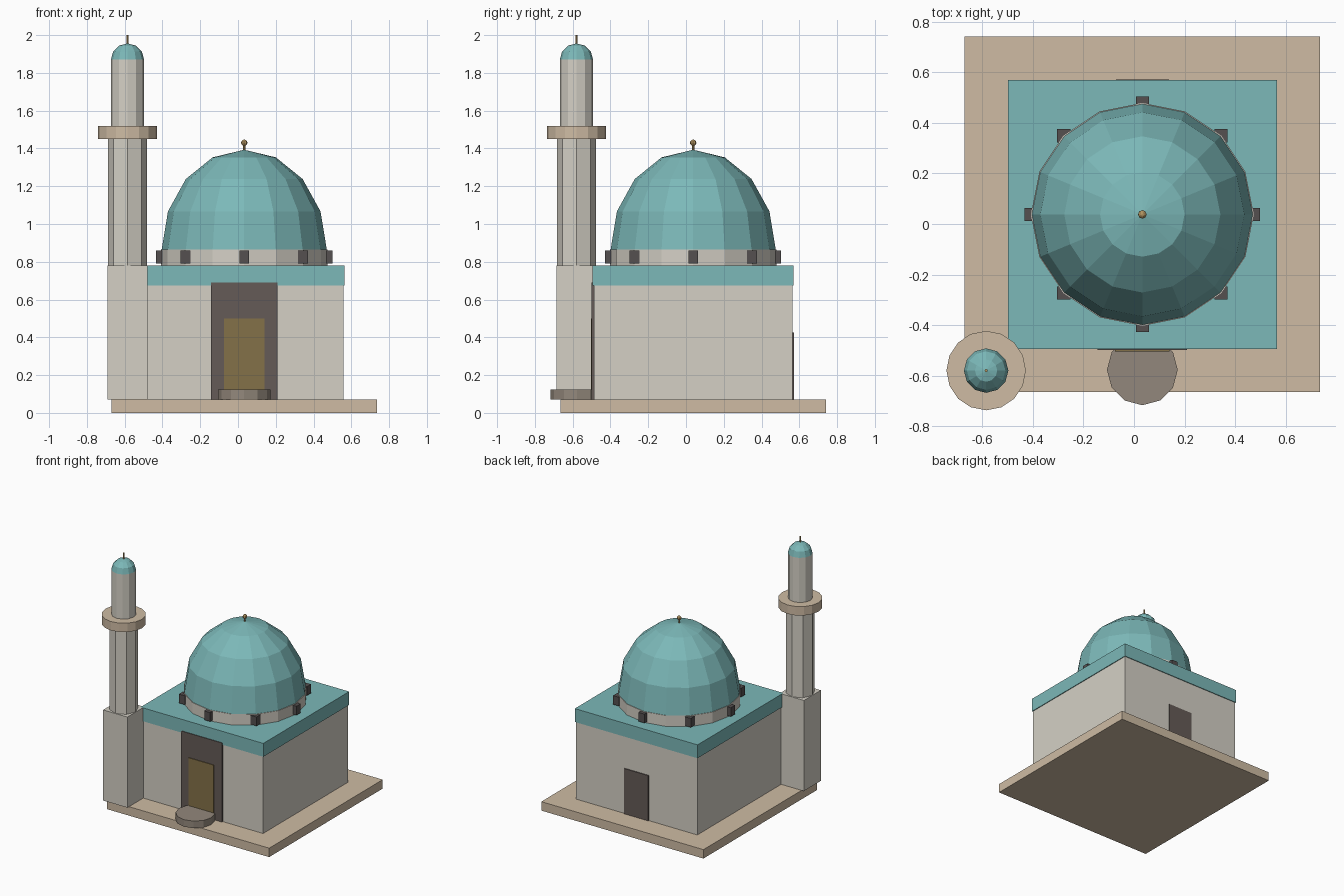
import bpy, bmesh, math

if "Cube" in bpy.data.objects:
    bpy.data.objects.remove(bpy.data.objects["Cube"])

CX, CY = 0.033, 0.038      # centre of hall and dome
MX, MY = -0.585, -0.58     # centre of minaret


def material(name, rgb):
    m = bpy.data.materials.new(name)
    m.diffuse_color = (*rgb, 1)
    m.use_nodes = True
    m.node_tree.nodes["Principled BSDF"].inputs["Base Color"].default_value = m.diffuse_color
    return m


STONE = material("pale stone", (0.66, 0.63, 0.56))
TILE = material("turquoise tile", (0.20, 0.48, 0.48))
SAND = material("sandstone", (0.62, 0.50, 0.37))
DARK = material("dark recess", (0.13, 0.105, 0.095))
WINDOW = material("dark window", (0.09, 0.08, 0.08))
WOOD = material("wood", (0.23, 0.165, 0.065))
STEP = material("step stone", (0.29, 0.245, 0.20))
BRASS = material("brass", (0.45, 0.30, 0.12))


def finish(bm, name, mat):
    bmesh.ops.recalc_face_normals(bm, faces=bm.faces)
    me = bpy.data.meshes.new(name)
    bm.to_mesh(me)
    bm.free()
    me.materials.append(mat)
    ob = bpy.data.objects.new(name, me)
    bpy.context.collection.objects.link(ob)
    return ob


def box(name, x0, x1, y0, y1, z0, z1, mat):
    bm = bmesh.new()
    bmesh.ops.create_cube(bm, size=1)
    for v in bm.verts:
        v.co = ((x0 + x1) / 2 + v.co.x * (x1 - x0),
                (y0 + y1) / 2 + v.co.y * (y1 - y0),
                (z0 + z1) / 2 + v.co.z * (z1 - z0))
    return finish(bm, name, mat)


def block(name, x, y, half, z0, z1, mat):
    return box(name, x - half, x + half, y - half, y + half, z0, z1, mat)


def lathe(name, x, y, profile, sides, mat):
    """Flat-faced turned shape from (radius, z) rings; radius 0 is a tip."""
    bm = bmesh.new()
    rings = []
    for r, z in profile:
        n = sides if r > 0 else 1
        rings.append([bm.verts.new((x + r * math.sin(2 * math.pi * i / sides),
                                    y + r * math.cos(2 * math.pi * i / sides), z))
                      for i in range(n)])
    for a, b in zip(rings, rings[1:]):
        for i in range(sides):
            j = (i + 1) % sides
            quad = [a[i % len(a)], a[j % len(a)], b[j % len(b)], b[i % len(b)]]
            bm.faces.new(list(dict.fromkeys(quad)))
    for ring in (rings[0], rings[-1]):
        if len(ring) > 1:
            bm.faces.new(ring)
    return finish(bm, name, mat)


def column(name, x, y, r, z0, z1, sides, mat):
    return lathe(name, x, y, [(r, z0), (r, z1)], sides, mat)


def dome(name, x, y, r, z0, height, steps, sides, mat):
    arc = [i * math.pi / 2 / steps for i in range(steps)]
    pts = [(r * math.cos(a), z0 + height * math.sin(a)) for a in arc]
    return lathe(name, x, y, pts + [(0, z0 + height)], sides, mat)


# Hall
block("plinth", CX, CY, 0.703, 0, 0.07, SAND)
block("hall_walls", CX, CY, 0.526, 0.07, 0.675, STONE)
block("roof_band", CX, CY, 0.532, 0.675, 0.78, TILE)

# Entrance, back door and round step
box("portal", CX - 0.177, CX + 0.177, -0.499, -0.45, 0.07, 0.69, DARK)
box("front_door", CX - 0.108, CX + 0.108, -0.504, -0.45, 0.07, 0.50, WOOD)
box("back_door", CX - 0.105, CX + 0.105, 0.52, 0.571, 0.07, 0.425, DARK)
column("entrance_step", CX, -0.577, 0.14, 0.07, 0.125, 12, STEP)

# Drum with eight small windows
column("drum", CX, CY, 0.441, 0.78, 0.865, 16, STONE)
for k in range(8):
    a = k * math.pi / 4
    block(f"drum_window_{k + 1}", CX + 0.44 * math.cos(a), CY + 0.44 * math.sin(a),
          0.026, 0.79, 0.86, WINDOW)

# Main dome and finial
dome("main_dome", CX, CY, 0.437, 0.865, 0.528, 4, 16, TILE)
column("finial_stem", CX, CY, 0.006, 1.38, 1.43, 8, BRASS)
ball = [(0.017 * math.sin(t), 1.43 - 0.017 * math.cos(t))
        for t in (i * math.pi / 6 for i in range(1, 6))]
lathe("finial_ball", CX, CY, [(0, 1.413)] + ball + [(0, 1.447)], 8, BRASS)

# Minaret
block("minaret_base", MX, MY, 0.105, 0.07, 0.78, STONE)
column("minaret_shaft", MX, MY, 0.104, 0.78, 1.45, 8, STONE)
column("minaret_balcony", MX, MY, 0.157, 1.45, 1.52, 16, SAND)
column("minaret_upper_shaft", MX, MY, 0.088, 1.52, 1.87, 12, STONE)
dome("minaret_cap", MX, MY, 0.088, 1.87, 0.086, 3, 12, TILE)
column("minaret_spike", MX, MY, 0.006, 1.94, 2.0, 8, BRASS)
